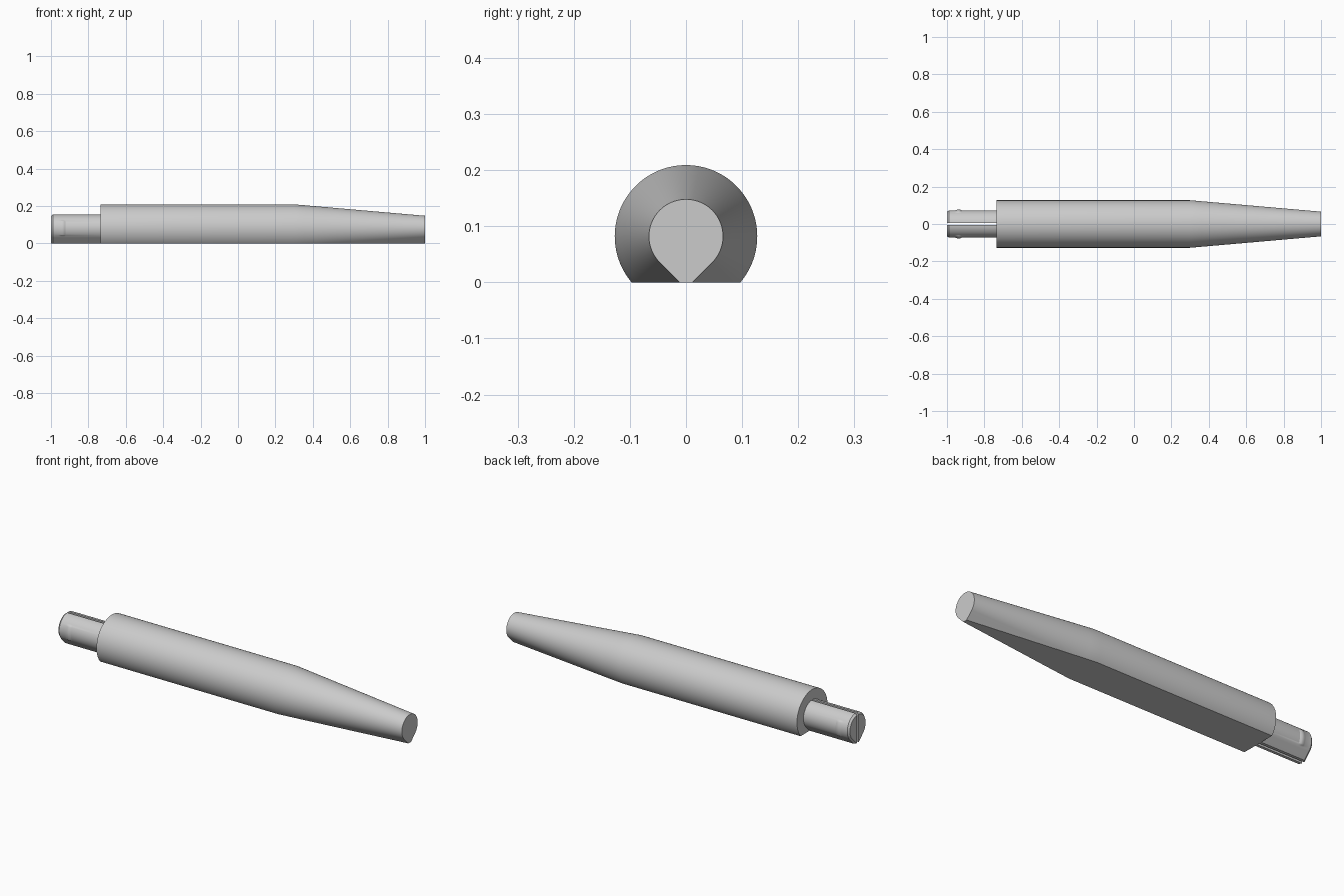
import bpy, bmesh, math

if "Cube" in bpy.data.objects:
    bpy.data.objects.remove(bpy.data.objects["Cube"])

ZC = 0.082        # height of the long axis
N = 48            # steps around each half section

grey = bpy.data.materials.new("light grey")
grey.diffuse_color = (0.6, 0.6, 0.6, 1)
grey.use_nodes = True
grey.node_tree.nodes["Principled BSDF"].inputs["Base Color"].default_value = grey.diffuse_color


def half_section(r, gap=0.0, bump=0.0):
    """Half of a teardrop (45 degree flanks) cut flat at z = 0, from top to bottom."""
    a0 = math.asin(gap / r)
    a1 = min(math.radians(135), math.acos(max(-1, -ZC / r)))
    pts = []
    for i in range(N + 1):
        a = a0 + (a1 - a0) * i / N
        # side ridge fades out above and below
        fade = max(0, min(1, (35 - abs(math.degrees(a) - 90)) / 5))
        q = r + bump * fade
        pts.append((q * math.sin(a), ZC + q * math.cos(a)))
    foot = max(r * math.sin(a1), gap)
    if r < ZC * math.sqrt(2):
        foot = max(r * math.sqrt(2) - ZC, gap + 0.0004)
    pts.append((foot, 0))
    return pts


def loft(name, rings):
    """Skin a list of (x, [(y, z)...]) sections and cap both ends."""
    bm = bmesh.new()
    loops = [[bm.verts.new((x, y, z)) for y, z in sec] for x, sec in rings]
    n = len(loops[0])
    for a, b in zip(loops, loops[1:]):
        for i in range(n):
            j = (i + 1) % n
            bm.faces.new((a[i], a[j], b[j], b[i]))
    bm.faces.new(loops[0])
    bm.faces.new(loops[-1])
    bmesh.ops.remove_doubles(bm, verts=bm.verts, dist=1e-5)
    bmesh.ops.recalc_face_normals(bm, faces=bm.faces)
    me = bpy.data.meshes.new(name)
    bm.to_mesh(me)
    bm.free()
    me.materials.append(grey)
    ob = bpy.data.objects.new(name, me)
    bpy.context.collection.objects.link(ob)
    bpy.ops.object.select_all(action='DESELECT')
    ob.select_set(True)
    bpy.context.view_layer.objects.active = ob
    bpy.ops.object.shade_smooth_by_angle(angle=math.radians(25))
    return ob


def whole(r):
    h = half_section(r)
    return h + [(-y, z) for y, z in reversed(h[1:])]


# Tapered body: straight barrel, then a cone to the tip
body = [(-0.735, whole(0.127)), (0.3, whole(0.127))]
for k in range(1, 13):
    t = k / 12
    body.append((0.3 + 0.7 * t, whole(0.127 + (0.066 - 0.127) * t)))
loft("body", body)

# Split peg: two halves with a narrow slit, chamfered end and side snap ridges
GAP = 0.0065
stations = [(-1.0, 0.065, 0), (-0.99, 0.073, 0), (-0.957, 0.073, 0),
            (-0.948, 0.073, 0.003), (-0.938, 0.073, 0.005), (-0.93, 0.073, 0.004),
            (-0.922, 0.073, 0), (-0.73, 0.073, 0)]
for side, label in ((1, "back"), (-1, "front")):
    rings = []
    for x, r, bump in stations:
        sec = half_section(r, GAP, bump) + [(GAP, 0)]
        rings.append((x, [(side * y, z) for y, z in sec]))
    loft("peg_half_" + label, rings)
